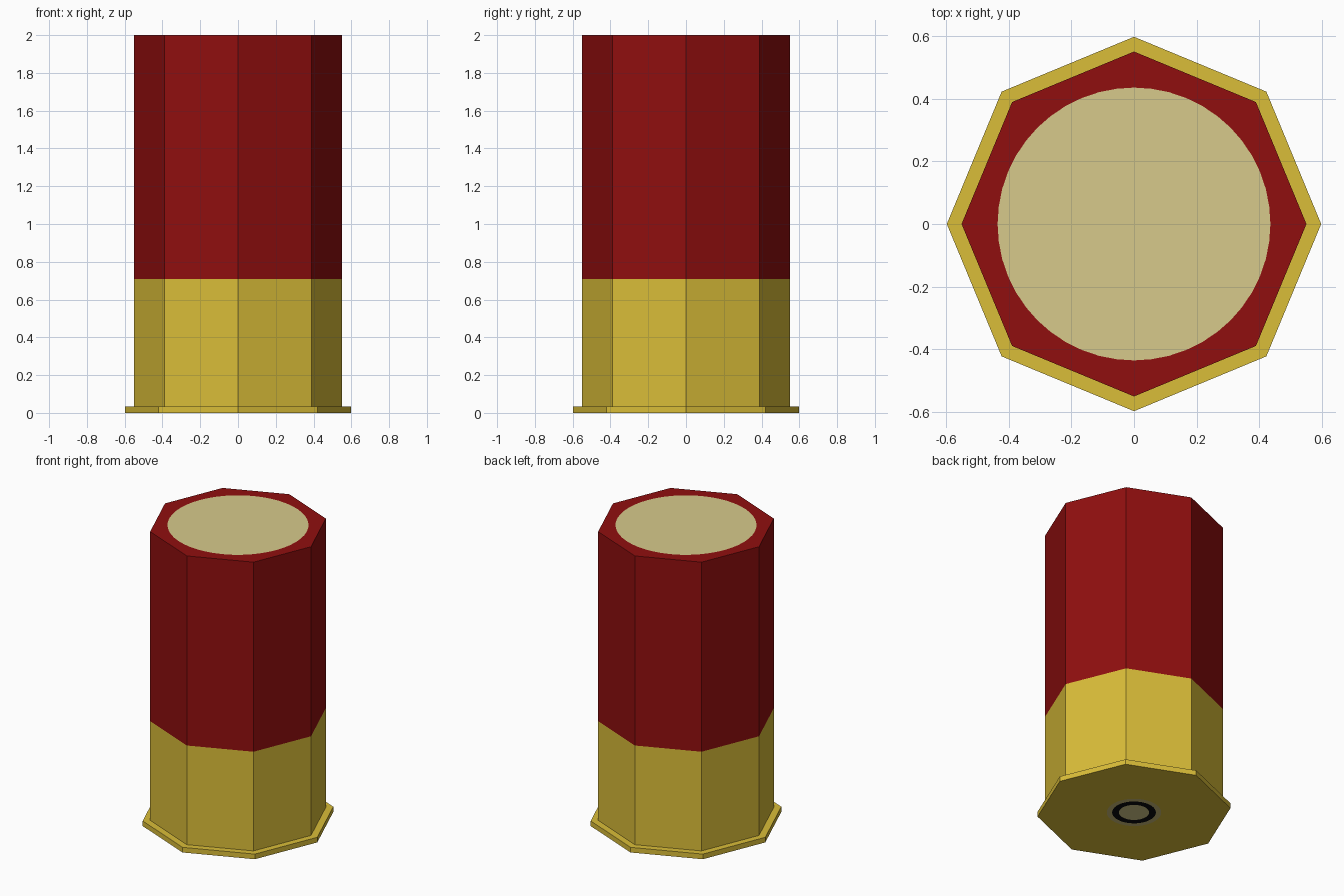
import bpy, bmesh, math

if "Cube" in bpy.data.objects:
    bpy.data.objects.remove(bpy.data.objects["Cube"])

SIDES, FINE = 8, 48          # body facets / painted circle segments


def material(name, rgb):
    m = bpy.data.materials.new(name)
    m.diffuse_color = (*rgb, 1.0)
    m.use_nodes = True
    m.node_tree.nodes["Principled BSDF"].inputs["Base Color"].default_value = m.diffuse_color
    return m


brass = material("brass yellow", (0.70, 0.51, 0.040))
red = material("dark red", (0.28, 0.0045, 0.0045))
cream = material("cream", (0.68, 0.59, 0.26))
black = material("black", (0.003, 0.003, 0.004))
tan = material("dull brass", (0.62, 0.52, 0.19))


def finish(name, bm, mats):
    mesh = bpy.data.meshes.new(name)
    bm.to_mesh(mesh)
    bm.free()
    for m in mats:
        mesh.materials.append(m)
    obj = bpy.data.objects.new(name, mesh)
    bpy.context.collection.objects.link(obj)


def octagon_walls(name, profile, mat):
    """Sweep (radius, z) points round the eight-sided outline."""
    bm = bmesh.new()
    rings = [[bm.verts.new((r * math.cos(i * math.tau / SIDES),
                            r * math.sin(i * math.tau / SIDES), z))
              for i in range(SIDES)] for r, z in profile]
    for a, b in zip(rings, rings[1:]):
        for i in range(SIDES):
            j = (i + 1) % SIDES
            bm.faces.new((a[i], a[j], b[j], b[i]))
    finish(name, bm, [mat])


def painted_cap(name, z, outer, radii, mats, up):
    """Flat octagonal end with concentric circles cut into it."""
    bm = bmesh.new()
    step = math.tau / SIDES

    def edge_radius(a):
        return outer * math.cos(step / 2) / math.cos(a % step - step / 2)

    angles = [i * math.tau / FINE for i in range(FINE)]
    rings = [[bm.verts.new((r * math.cos(a), r * math.sin(a), z))
              for a in angles for r in [edge_radius(a) if k is None else k]]
             for k in [None] + radii]
    for n, (a, b) in enumerate(zip(rings, rings[1:])):
        for i in range(FINE):
            j = (i + 1) % FINE
            bm.faces.new((a[i], a[j], b[j], b[i])).material_index = n
    bm.faces.new(rings[-1]).material_index = len(radii)
    if not up:
        bmesh.ops.reverse_faces(bm, faces=bm.faces[:])
    finish(name, bm, mats)


# Brass base with its projecting rim, then the red tube
octagon_walls("brass_base", [(0.597, 0), (0.597, 0.035), (0.55, 0.035), (0.55, 0.71)], brass)
octagon_walls("red_tube", [(0.55, 0.71), (0.55, 2.0)], red)

# Ends with painted circles
painted_cap("top_end", 2.0, 0.55, [0.435], [red, cream], True)
painted_cap("bottom_end", 0.0, 0.597, [0.168, 0.135, 0.093],
            [brass, tan, black, cream], False)
